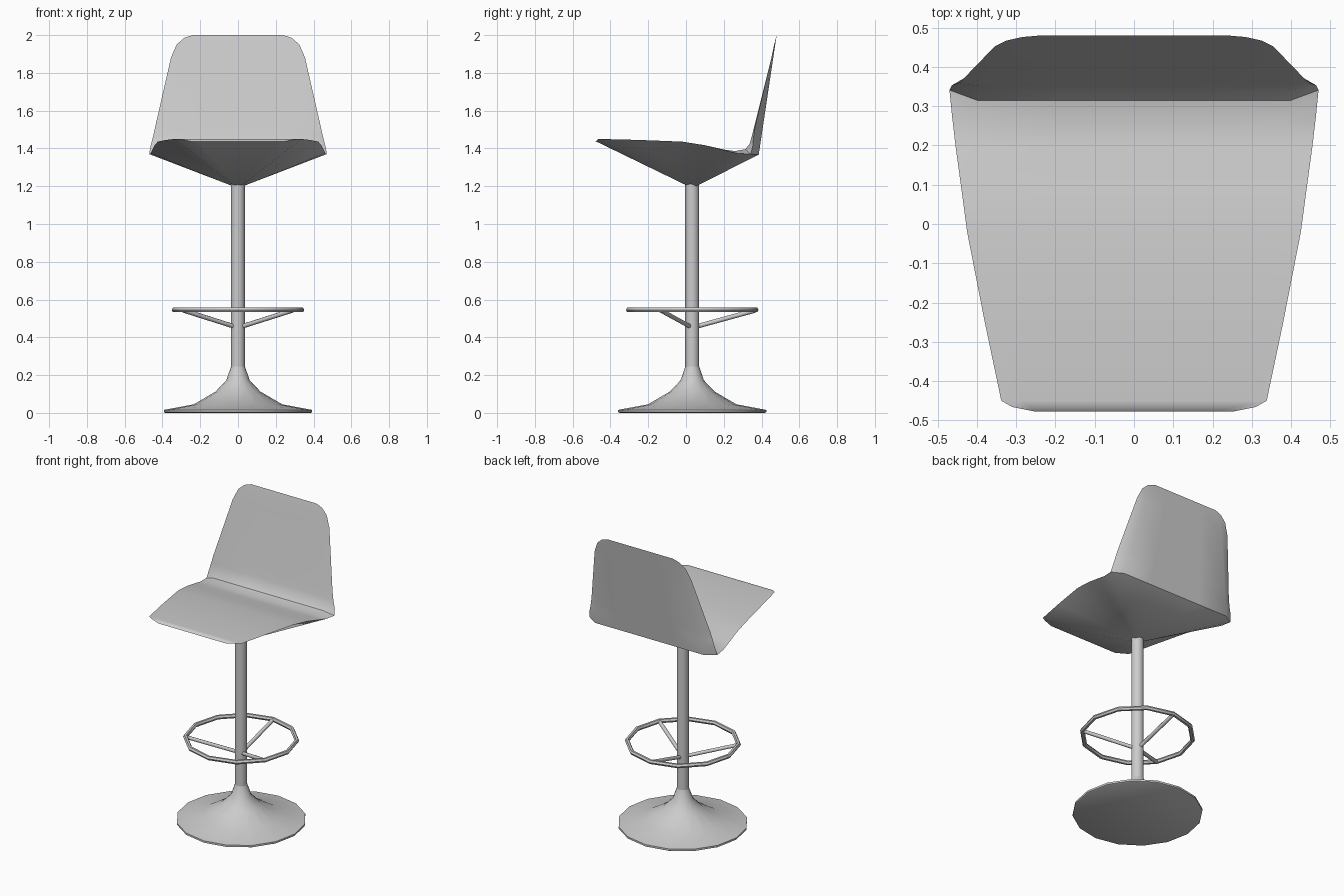
import bpy, bmesh, math
from mathutils import Vector

if "Cube" in bpy.data.objects:
    bpy.data.objects.remove(bpy.data.objects["Cube"], do_unlink=True)

AXIS_Y = 0.033          # the pole stands slightly behind centre

grey = bpy.data.materials.new("light_grey")
grey.use_nodes = True
grey.diffuse_color = (0.6, 0.6, 0.6, 1)
grey.node_tree.nodes["Principled BSDF"].inputs["Base Color"].default_value = (0.6, 0.6, 0.6, 1)


def finish(obj, name, angle):
    obj.name = obj.data.name = name
    obj.data.materials.append(grey)
    bpy.ops.object.select_all(action="DESELECT")
    obj.select_set(True)
    bpy.context.view_layer.objects.active = obj
    bpy.ops.object.shade_smooth_by_angle(angle=math.radians(angle))


def from_bmesh(bm, name, angle):
    bmesh.ops.recalc_face_normals(bm, faces=bm.faces[:])
    me = bpy.data.meshes.new(name)
    bm.to_mesh(me)
    bm.free()
    obj = bpy.data.objects.new(name, me)
    bpy.context.collection.objects.link(obj)
    finish(obj, name, angle)


def lathe(name, profile, sides, angle=40):
    """Closed solid of revolution around the pole axis."""
    bm = bmesh.new()
    rings = []
    for r, z in profile:
        rings.append([bm.verts.new((r * math.cos(a), AXIS_Y + r * math.sin(a), z))
                      for a in (2 * math.pi * i / sides for i in range(sides))])
    for lo, hi in zip(rings, rings[1:]):
        for i in range(sides):
            j = (i + 1) % sides
            bm.faces.new((lo[i], lo[j], hi[j], hi[i]))
    bm.faces.new(rings[0][::-1])
    bm.faces.new(rings[-1])
    from_bmesh(bm, name, angle)


def rod(name, start, end, radius):
    a, b = Vector(start), Vector(end)
    bpy.ops.mesh.primitive_cylinder_add(vertices=8, radius=radius, depth=(b - a).length,
                                        location=(a + b) / 2)
    obj = bpy.context.object
    obj.rotation_euler = (b - a).to_track_quat("Z", "Y").to_euler()
    finish(obj, name, 50)


# Flared foot and pole
lathe("base", [(0.385, 0.0), (0.392, 0.004), (0.392, 0.016), (0.235, 0.045), (0.12, 0.112),
               (0.062, 0.172), (0.037, 0.245)], 16)
lathe("pole", [(0.037, 0.24), (0.037, 1.215)], 16)

# Footrest ring with three sloping spokes
bpy.ops.mesh.primitive_torus_add(major_segments=12, minor_segments=6, major_radius=0.337,
                                 minor_radius=0.014, location=(0, AXIS_Y, 0.545))
finish(bpy.context.object, "footrest_ring", 50)
for i, deg in enumerate((90, 210, 330)):
    c, s = math.cos(math.radians(deg)), math.sin(math.radians(deg))
    rod(f"footrest_spoke_{i + 1}", (0.025 * c, AXIS_Y + 0.025 * s, 0.458),
        (0.335 * c, AXIS_Y + 0.335 * s, 0.543), 0.012)

# Seat shell: rows of y, z, half width, and how far the side edge drops back and down
ROWS = [
    (-0.478, 1.438, 0.25, 0), (-0.466, 1.449, 0.31, 0), (-0.45, 1.450, 0.338, 0),
    (-0.25, 1.445, 0.38, 0), (-0.02, 1.436, 0.425, 0), (0.10, 1.417, 0.441, 0),
    (0.20, 1.394, 0.455, 0.003), (0.26, 1.386, 0.463, 0.012), (0.315, 1.396, 0.47, 0.026),
    (0.337, 1.425, 0.464, 0.016), (0.350, 1.47, 0.450, 0.008), (0.362, 1.52, 0.438, 0.004),
    (0.452, 1.88, 0.355, 0), (0.467, 1.95, 0.325, 0), (0.476, 1.985, 0.285, 0),
    (0.480, 2.0, 0.24, 0)]
COLS = (-1, -0.85, -0.4, 0.4, 0.85, 1)
BEND = 8                # row where seat turns into backrest

bm = bmesh.new()
front = [[bm.verts.new((u * w, y + (d if abs(u) == 1 else 0), z - (d if abs(u) == 1 else 0)))
          for u in COLS] for y, z, w, d in ROWS]

# Rear skin shares its sides and top with the front skin
back = {}
for r in range(BEND, len(ROWS) - 1):
    y, z, w, d = ROWS[r]
    if r == BEND:
        z = 1.367
    y = 0.385 + 0.15 * (z - 1.367)
    back[r] = ([front[r][0]] + [bm.verts.new((u * w, y, z)) for u in COLS[1:-1]]
               + [front[r][-1]])
back[len(ROWS) - 1] = front[-1]


def skin(lo, hi):
    for c in range(len(COLS) - 1):
        quad = [lo[c], lo[c + 1], hi[c + 1], hi[c]]
        bm.faces.new(list(dict.fromkeys(quad)))


for r in range(len(ROWS) - 1):
    skin(front[r], front[r + 1])
    if r >= BEND:
        skin(back[r], back[r + 1])

# Conical underside running from the rim down to the pole
rim = (front[0] + [front[r][-1] for r in range(1, BEND + 1)] + back[BEND][-2:0:-1]
       + [front[r][0] for r in range(BEND, 0, -1)])
apex = bm.verts.new((0, AXIS_Y, 1.19))
for a, b in zip(rim, rim[1:] + rim[:1]):
    bm.faces.new((a, b, apex))
from_bmesh(bm, "seat", 40)
